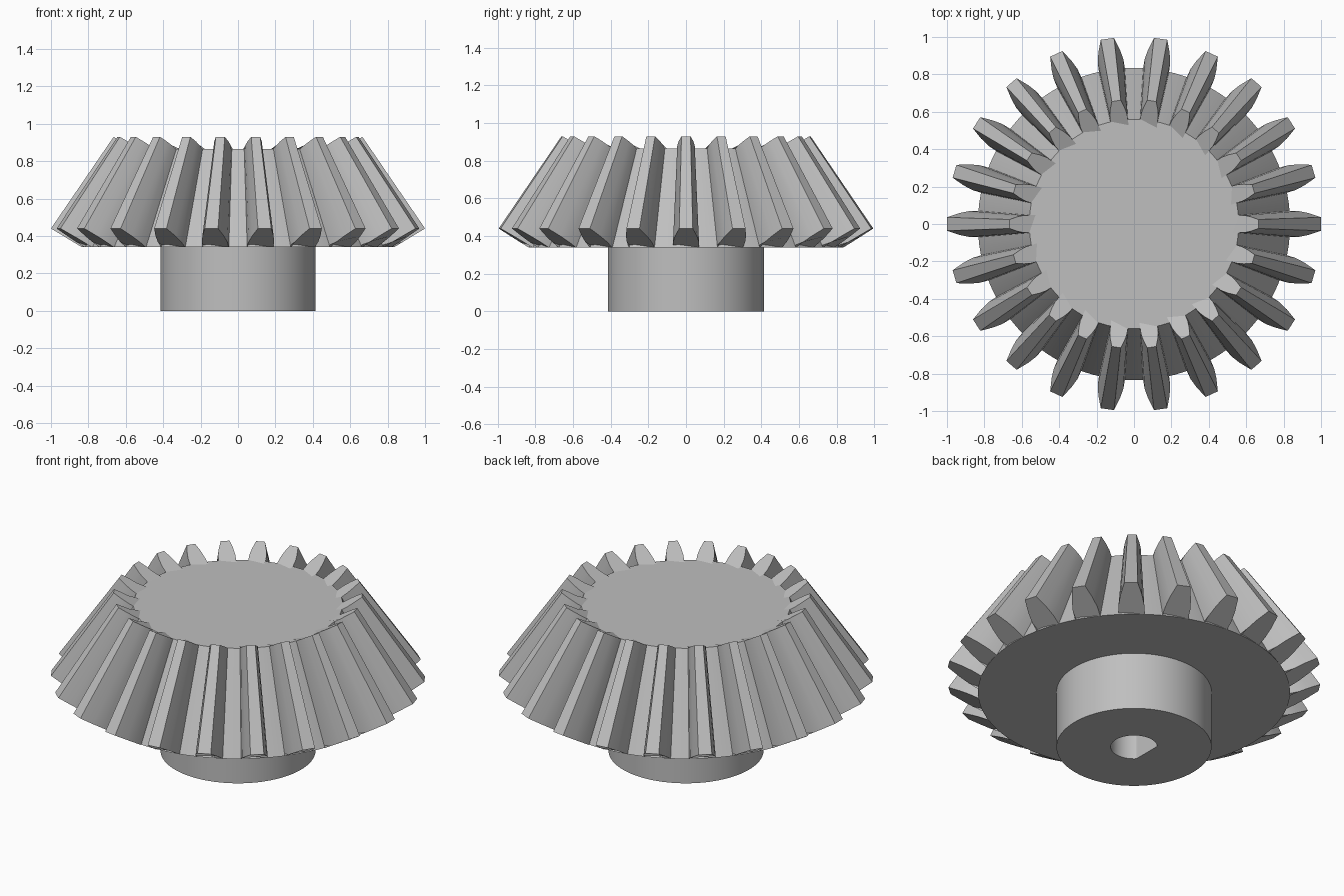
import bpy, bmesh, math
from mathutils import Matrix, Vector

cube = bpy.data.objects.get("Cube")
if cube:
    bpy.data.objects.remove(cube, do_unlink=True)

TEETH = 22
SEGMENTS = 96
BASE_Z, TOP_Z = 0.34, 0.865        # lower and upper plane of the gear body
BASE_R, TOP_R = 0.835, 0.56
HUB_R, BORE_R, FLAT_X = 0.415, 0.125, -0.09

steel = bpy.data.materials.new("grey_steel")
steel.use_nodes = True
GREY = (0.52, 0.52, 0.52, 1.0)
steel.diffuse_color = GREY
steel.node_tree.nodes["Principled BSDF"].inputs["Base Color"].default_value = GREY


def finish(name, bm, angle):
    """Turn a bmesh into a shaded, coloured object."""
    bmesh.ops.recalc_face_normals(bm, faces=bm.faces)
    mesh = bpy.data.meshes.new(name)
    bm.to_mesh(mesh)
    bm.free()
    mesh.materials.append(steel)
    obj = bpy.data.objects.new(name, mesh)
    bpy.context.collection.objects.link(obj)
    bpy.ops.object.select_all(action='DESELECT')
    obj.select_set(True)
    bpy.context.view_layer.objects.active = obj
    bpy.ops.object.shade_smooth_by_angle(angle=math.radians(angle))
    return obj


def ring(bm, radius, z, min_x=-10):
    """Circle of vertices, cut flat at min_x."""
    verts = []
    for i in range(SEGMENTS):
        a = 2 * math.pi * i / SEGMENTS
        x = max(radius * math.cos(a), min_x)
        verts.append(bm.verts.new((x, radius * math.sin(a), z)))
    return verts


def bridge(bm, a, b):
    """Quads between two closed loops."""
    n = len(a)
    for i in range(n):
        j = (i + 1) % n
        bm.faces.new((a[i], a[j], b[j], b[i]))


# Conical gear body
bm = bmesh.new()
low, high = ring(bm, BASE_R, BASE_Z), ring(bm, TOP_R, TOP_Z)
bridge(bm, low, high)
bm.faces.new(low)
bm.faces.new(high)
finish("gear_body", bm, 30)

# Hub with a blind D-shaped bore
bm = bmesh.new()
loops = [ring(bm, HUB_R, BASE_Z), ring(bm, HUB_R, 0),
         ring(bm, BORE_R, 0, FLAT_X), ring(bm, BORE_R, BASE_Z, FLAT_X)]
for a, b in zip(loops, loops[1:]):
    bridge(bm, a, b)
bm.faces.new(loops[-1])
finish("hub", bm, 30)

# Half outline of a tooth: height fraction from root to tip, half width
FLANK = [(0, 0.07), (0.28, 0.069), (0.6, 0.058), (1, 0.036)]


def tooth_end(bm, root, tip, scale, inset_z):
    """Outline of one tooth end, lying on the back cone."""
    half = [(root[0] - 0.04, inset_z, FLANK[0][1] * scale)]
    for t, w in FLANK:
        r, z = (root[k] + (tip[k] - root[k]) * t for k in (0, 1))
        half.append((r, z, w * scale))
    right = [Vector((r, w, z)) for r, z, w in half]
    left = [Vector((r, -w, z)) for r, z, w in reversed(half)]
    return [bm.verts.new(co) for co in right + left]


# Tapered teeth around the cone
bm = bmesh.new()
for i in range(TEETH):
    big = tooth_end(bm, (BASE_R, BASE_Z), (1.0, 0.44), 1.0, BASE_Z + 0.002)
    small = tooth_end(bm, (TOP_R, TOP_Z), (0.665, 0.93), 0.67, TOP_Z - 0.002)
    bridge(bm, big, small)
    bm.faces.new(big)
    bm.faces.new(small)
    spin = Matrix.Rotation(2 * math.pi * i / TEETH, 3, 'Z')
    bmesh.ops.rotate(bm, cent=(0, 0, 0), matrix=spin, verts=big + small)
finish("gear_teeth", bm, 20)
